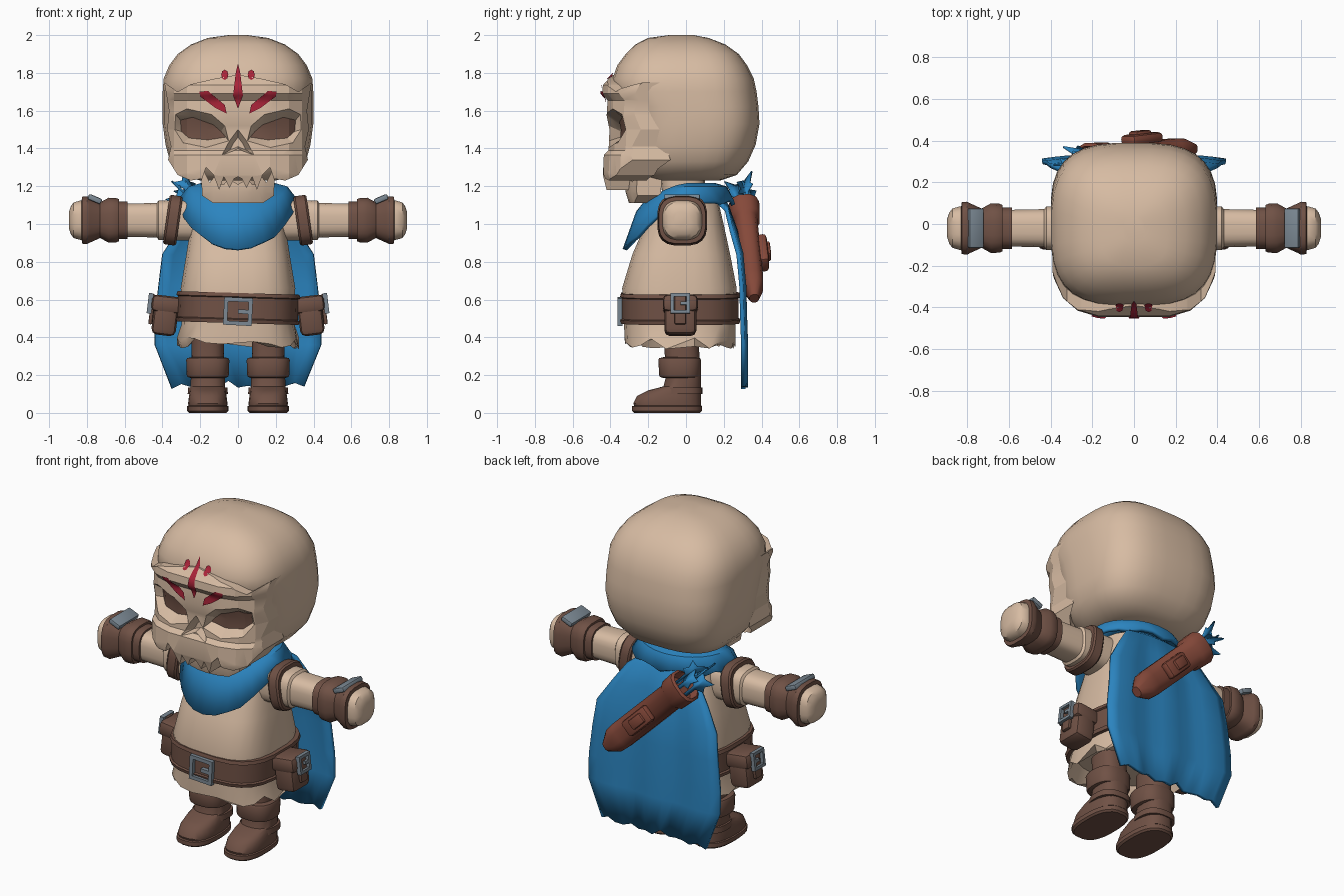
import bpy, bmesh, math, random
from mathutils import Matrix, Vector
from mathutils.bvhtree import BVHTree

if "Cube" in bpy.data.objects:
    bpy.data.objects.remove(bpy.data.objects["Cube"])

random.seed(4)
T, R = Matrix.Translation, Matrix.Rotation
I4 = Matrix.Identity(4)


def mat(name, rgb):
    m = bpy.data.materials.new(name)
    m.diffuse_color = (*rgb, 1)
    m.use_nodes = True
    m.node_tree.nodes["Principled BSDF"].inputs["Base Color"].default_value = m.diffuse_color
    return m


BONE = mat("bone_cloth", (0.68, 0.50, 0.365))
BROWN = mat("brown_leather", (0.162, 0.083, 0.06))
BLUE = mat("blue_cloth", (0.024, 0.23, 0.52))
RED = mat("red_paint", (0.40, 0.017, 0.04))
STEEL = mat("steel", (0.20, 0.25, 0.295))
RUST = mat("red_leather", (0.235, 0.066, 0.042))


def finish(name, bm, mats, M=I4, angle=0.65, thick=0):
    bm.transform(M)
    bmesh.ops.recalc_face_normals(bm, faces=bm.faces[:])
    for f in bm.faces:
        f.smooth = True
    for e in bm.edges:
        if len(e.link_faces) == 2 and e.calc_face_angle(0) > angle:
            e.smooth = False
    me = bpy.data.meshes.new(name)
    bm.to_mesh(me)
    bm.free()
    for m in mats:
        me.materials.append(m)
    ob = bpy.data.objects.new(name, me)
    bpy.context.collection.objects.link(ob)
    if thick:
        mod = ob.modifiers.new("thickness", "SOLIDIFY")
        mod.thickness, mod.offset = thick, 0
    return ob


def loft(name, rings, m, M=I4, n=3.0, seg=24):
    """Stack of rounded-square rings: (z, half width, front y, back y[, jagged amount])."""
    bm = bmesh.new()
    rows = []
    for z, a, yf, yb, *jag in rings:
        row = []
        for i in range(seg):
            t = 2 * math.pi * (i + 0.5) / seg
            c, s = math.cos(t), math.sin(t)
            x = a * math.copysign(abs(c) ** (2 / n), c)
            y = (yf + yb) / 2 + (yb - yf) / 2 * math.copysign(abs(s) ** (2 / n), s)
            dz = random.uniform(-1, 1) * jag[0] if jag else 0
            row.append(bm.verts.new((x, y, z + dz)))
        rows.append(row)
    for p, q in zip(rows, rows[1:]):
        for i in range(seg):
            j = (i + 1) % seg
            bm.faces.new((p[i], p[j], q[j], q[i]))
    bm.faces.new(rows[0])
    bm.faces.new(rows[-1])
    return finish(name, bm, [m], M)


def box(name, size, m, M, bevel=0.02):
    bm = bmesh.new()
    bmesh.ops.create_cube(bm, size=1, matrix=Matrix.Diagonal((*size, 1)))
    bmesh.ops.bevel(bm, geom=bm.edges[:], offset=bevel, segments=2, affect='EDGES', profile=0.5)
    return finish(name, bm, [m], M)


def buckle(name, w, h, M, b=0.022):
    bm = bmesh.new()
    bars = [(0, h / 2, w + b, b), (0, -h / 2, w + b, b), (w / 2, 0, b, h), (-w / 2, 0, b, h), (w / 4, 0, w / 2, b)]
    for x, z, sx, sz in bars:
        bmesh.ops.create_cube(bm, size=1, matrix=T((x, 0, z)) @ Matrix.Diagonal((sx, 0.025, sz, 1)))
    return finish(name, bm, [STEEL], M)


def lerp(t, pts):
    for (a, u), (b, v) in zip(pts, pts[1:]):
        if t <= b:
            return u + (v - u) * max(0, t - a) / (b - a)
    return pts[-1][1]


def mirror(pts):
    return pts + [(-x, z) for x, z in reversed(pts) if x > 1e-6]


def cut(bm, xs, zs):
    for axis, vals in ((0, xs), (2, zs)):
        for v in vals:
            co, no = Vector(), Vector()
            co[axis], no[axis] = v, 1
            bmesh.ops.bisect_plane(bm, geom=bm.verts[:] + bm.edges[:] + bm.faces[:], plane_co=co, plane_no=no)


def plate(name, outline, sockets, surf, depth, xs, zs):
    """Curved plate with a free outline; sockets are (rim, floor, depth, material index)."""
    bm = bmesh.new()

    def ring(pts, y):
        vs = [bm.verts.new((x, y, z)) for x, z in pts]
        return vs, [bm.edges.new((vs[i - 1], vs[i])) for i in range(len(vs))]

    def wall(p, q):
        for i in range(len(p)):
            bm.faces.new((p[i - 1], p[i], q[i], q[i - 1]))

    front, edges = ring(outline, 0)
    back, back_edges = ring(outline, depth)
    wall(front, back)
    bmesh.ops.triangle_fill(bm, edges=back_edges, use_beauty=True)
    for rim, floor, d, mi in sockets:
        p, es = ring(rim, 0)
        q, _ = ring(floor, d)
        edges += es
        wall(p, q)
        bm.faces.new(q).material_index = mi
    bmesh.ops.triangle_fill(bm, edges=edges, use_beauty=True)
    cut(bm, xs, zs)
    for v in bm.verts:
        v.co.y += surf(abs(v.co.x), v.co.z)
    return finish(name, bm, [BONE, BROWN], angle=0.4)


# --- Head: cranium, face mask with sockets, lower jaw ---
cranium = loft("cranium", [
    (1.23, .20, -.20, .18), (1.26, .30, -.24, .27), (1.33, .36, -.28, .33), (1.42, .385, -.30, .37),
    (1.53, .40, -.31, .39), (1.62, .40, -.34, .385), (1.70, .40, -.395, .375), (1.77, .395, -.39, .36),
    (1.84, .365, -.365, .325), (1.90, .32, -.32, .28), (1.95, .25, -.27, .21), (1.985, .16, -.20, .12),
    (2.0, .05, -.09, .04)], BONE, seg=32)

PROFILE = [(1.2, -.42), (1.26, -.44), (1.365, -.435), (1.39, -.41), (1.5, -.405), (1.575, -.42),
           (1.655, -.415), (1.69, -.445), (1.735, -.44), (1.79, -.39)]
BEND = [(0, 0), (.17, 0), (.27, .03), (.34, .09), (.40, .22)]
face_edge = [(0, 1.25), (.02, 1.24), (.045, 1.19), (.075, 1.25), (.10, 1.18), (.13, 1.26), (.17, 1.30),
             (.19, 1.24), (.25, 1.23), (.32, 1.26), (.37, 1.34), (.355, 1.41), (.375, 1.5), (.365, 1.6),
             (.39, 1.75), (.32, 1.70), (.25, 1.74), (.12, 1.77), (0, 1.79)]
eye_rim = [(.05, 1.44), (.07, 1.52), (.14, 1.58), (.27, 1.61), (.33, 1.58), (.335, 1.5), (.29, 1.43), (.17, 1.405)]
eye_floor = [(.065, 1.46), (.09, 1.49), (.13, 1.525), (.24, 1.565), (.305, 1.55), (.30, 1.49), (.26, 1.455), (.16, 1.445)]
nose = mirror([(0, 1.50), (.045, 1.44), (.085, 1.365), (.03, 1.385), (0, 1.40)])
sockets = [([(s * x, z) for x, z in eye_rim], [(s * x, z) for x, z in eye_floor], .06, 1) for s in (1, -1)]
sockets.append((nose, [(x * .5, 1.42 + (z - 1.42) * .5) for x, z in nose], .05, 0))
face = plate("face_mask", mirror(face_edge), sockets,
             lambda x, z: lerp(z, PROFILE) + lerp(x, BEND), .2,
             (-.34, -.27, -.17, .17, .27, .34), [p[0] for p in PROFILE[1:-1]])
jaw_edge = [(0, 1.21), (.05, 1.24), (.075, 1.21), (.10, 1.21), (.125, 1.25), (.15, 1.22), (.18, 1.28),
            (.195, 1.26), (.19, 1.15), (.13, 1.11), (0, 1.11)]
plate("lower_jaw", mirror(jaw_edge), [], lambda x, z: -.32 + 1.6 * x * x + .3 * max(0, 1.17 - z), .13,
      (-.13, -.07, .07, .13), (1.17,))
loft("neck", [(1.08, .12, -.12, .10), (1.3, .12, -.14, .10)], BONE)

# --- Painted forehead marks, laid onto the skull ---
trees = [BVHTree.FromPolygons([v.co for v in o.data.vertices], [p.vertices for p in o.data.polygons])
         for o in (cranium, face)]


def mark(name, pts):
    bm = bmesh.new()
    bm.faces.new([bm.verts.new((x, 0, z)) for x, z in pts])
    cut(bm, [i * .02 for i in range(-11, 12)], [1.56 + i * .02 for i in range(16)])
    for v in bm.verts:
        hits = [t.ray_cast(Vector((v.co.x, -1, v.co.z)), Vector((0, 1, 0)))[0] for t in trees]
        v.co.y = min([h.y for h in hits if h] or [-.4]) - .008
    finish(name, bm, [RED])


mark("center_mark", mirror([(0, 1.85), (.012, 1.80), (.026, 1.68), (0, 1.61)]))
for s, side in ((1, "left"), (-1, "right")):
    mark(side + "_brow_mark", [(s * x, z) for x, z in
         [(.205, 1.70), (.16, 1.705), (.07, 1.63), (.06, 1.585), (.12, 1.615), (.2, 1.675)]])
    mark(side + "_dot_mark", [(s * (.07 + .019 * math.cos(k * math.pi / 4)), 1.79 + .027 * math.sin(k * math.pi / 4))
                              for k in range(8)])

# --- Tunic with torn hem, belt ---
loft("tunic", [(.45, .27, -.28, .22), (.37, .31, -.31, .255, .035), (.37, .325, -.325, .265, .035),
               (.47, .30, -.33, .265), (.56, .30, -.33, .265), (.66, .305, -.34, .27), (.84, .275, -.285, .235),
               (1.0, .25, -.215, .20), (1.13, .22, -.17, .17), (1.18, .14, -.12, .12)], BONE)
tilt = T((0, 0, .555)) @ R(.03, 4, 'Y')
loft("belt", [(-.08, .29, -.31, .25), (-.08, .325, -.345, .285), (-.06, .33, -.35, .29), (-.055, .32, -.34, .28),
              (.055, .32, -.34, .28), (.06, .33, -.35, .29), (.08, .325, -.345, .285), (.08, .29, -.31, .25)],
     BROWN, tilt)
buckle("belt_buckle", .13, .125, T((0, -.35, .537)) @ R(.05, 4, 'Y'))

# --- Paired parts: pouches, legs, arms ---
for s, side in ((1, "left"), (-1, "right")):
    S = Matrix.Diagonal((s, 1, 1, 1))
    P = S @ T((.385, -.03, .51)) @ R(-.12, 4, 'Y')
    box(side + "_pouch", (.13, .17, .2), BROWN, P, .03)
    box(side + "_pouch_flap", (.16, .185, .09), BROWN, P @ T((0, 0, .065)), .025)
    box(side + "_pouch_strap", (.02, .06, .16), BROWN, P @ T((.075, 0, .03)), .006)
    buckle(side + "_pouch_buckle", .085, .09, P @ T((.088, 0, .06)) @ R(math.pi / 2, 4, 'Z'), .018)

    L = S @ T((.16, 0, 0))
    loft(side + "_boot", [(.02, .10, -.27, .08), (.05, .105, -.28, .08), (.09, .10, -.26, .08), (.12, .095, -.20, .08),
                          (.14, .092, -.12, .08), (.20, .09, -.105, .08), (.40, .085, -.12, .065)], BROWN, L, 2.6)
    loft(side + "_sole", [(0, .10, -.275, .075), (.01, .11, -.287, .085), (.035, .11, -.287, .085),
                          (.04, .10, -.27, .08)], BROWN, L, 2.6)
    loft(side + "_ankle_strap", [(.10, .09, -.10, .07), (.10, .107, -.125, .087), (.135, .105, -.12, .087),
                                 (.135, .09, -.10, .07)], BROWN, L, 2.6)
    loft(side + "_boot_cuff", [(.185, .09, -.12, .06), (.19, .108, -.138, .075), (.20, .112, -.143, .08),
                               (.28, .115, -.147, .08), (.29, .11, -.142, .075), (.295, .085, -.12, .06)], BROWN, L, 2.6)

    A = S @ T((0, -.02, 1.02)) @ R(math.pi / 2, 4, 'Y')

    def sleeve(name, prof, m, M=A, n=3):
        loft(side + name, [(x, r, -r, r) for x, r in prof], m, M, n, 20)

    sleeve("_arm", [(.18, .11), (.42, .105), (.43, .092), (.62, .088)], BONE)
    sleeve("_shoulder_band", [(-.035, .10), (-.035, .125), (-.025, .133), (.025, .133), (.035, .125), (.035, .10)],
           BROWN, S @ T((.345, -.02, 1.02)) @ R(math.pi / 2 + .14 * -1, 4, 'Y'))
    sleeve("_bracer", [(.585, .08), (.585, .10), (.63, .10), (.63, .112), (.645, .118), (.685, .12), (.73, .095),
                       (.785, .12), (.80, .128), (.825, .125), (.83, .09)], BROWN)
    sleeve("_hand", [(.79, .10), (.835, .105), (.87, .095), (.885, .075), (.895, .045)], BONE)
    box(side + "_bracer_plate", (.075, .19, .03), STEEL, S @ T((.758, -.02, 1.132)) @ R(-.4, 4, 'Y'), .008)

# --- Cape: ragged back sheet and front scarf ---
bm = bmesh.new()
rows = []
for z, w, y in [(1.17, .15, .14), (1.1, .24, .215), (.98, .32, .25), (.85, .40, .285), (.68, .42, .30),
                (.5, .44, .305), (.36, .44, .31), (.14, .35, .31)]:
    row = []
    for i in range(15):
        u = i / 7 - 1
        dz = random.uniform(-.015, .03) if z < .2 else -.05 * u * u * max(0, z - .6)
        row.append(bm.verts.new((u * w, y + .008 * math.cos(u * 9) * (z < 1), z + dz)))
    rows.append(row)
for p, q in zip(rows, rows[1:]):
    for i in range(14):
        bm.faces.new((p[i], p[i + 1], q[i + 1], q[i]))
finish("cape", bm, [BLUE], thick=.022)

bm = bmesh.new()
rows = []
for a, yf, yb, z, dip, jag in [(.16, .19, .12, 1.17, .06, 0), (.20, .22, .16, 1.205, .10, 0),
                               (.255, .255, .21, 1.19, .13, 0), (.31, .325, .25, 1.11, .255, .012)]:
    row = []
    for i in range(28):
        t = 2 * math.pi * i / 28
        c = math.cos(t)
        row.append(bm.verts.new((a * math.sin(t), -c * (yf if c > 0 else yb),
                                 z - dip * max(0, c) ** 1.5 + random.uniform(-jag, jag))))
    rows.append(row)
for p, q in zip(rows, rows[1:]):
    for i in range(28):
        bm.faces.new((p[i - 1], p[i], q[i], q[i - 1]))
finish("scarf", bm, [BLUE], thick=.022)

# --- Quiver slung across the back, with feather fletchings ---
Z = Vector((-.52, -.06, .51)).normalized()
X = Vector((0, 1, 0)).cross(Z).normalized()
Y = Z.cross(X)
Q = T((.27, .36, .62)) @ Matrix((X, Y, Z)).transposed().to_4x4()
loft("quiver", [(-.02, .03, -.025, .025), (.06, .075, -.05, .055), (.12, .08, -.055, .06), (.56, .08, -.06, .065),
                (.58, .095, -.075, .08), (.67, .10, -.08, .085), (.68, .085, -.065, .07), (.63, .075, -.055, .06)],
     RUST, Q, 2.6, 12)
box("quiver_pocket", (.10, .05, .20), RUST, Q @ T((0, .075, .32)), .018)
box("quiver_pocket_flap", (.06, .03, .10), RUST, Q @ T((0, .10, .33)), .01)
feather = mirror([(0, .62), (.01, .62), (.012, .71), (.05, .74), (.032, .765), (.055, .83), (0, .80)])
for k, (fx, fy, dz) in enumerate([(-.04, -.01, 0), (.04, .02, .03), (0, -.03, .04), (.01, .04, -.01)]):
    bm = bmesh.new()
    bm.faces.new([bm.verts.new((x, 0, z + dz)) for x, z in feather])
    finish("arrow_feather_%d" % (k + 1), bm, [BLUE], Q @ T((fx, fy, 0)) @ R(k * .8, 4, 'Z'), thick=.01)
